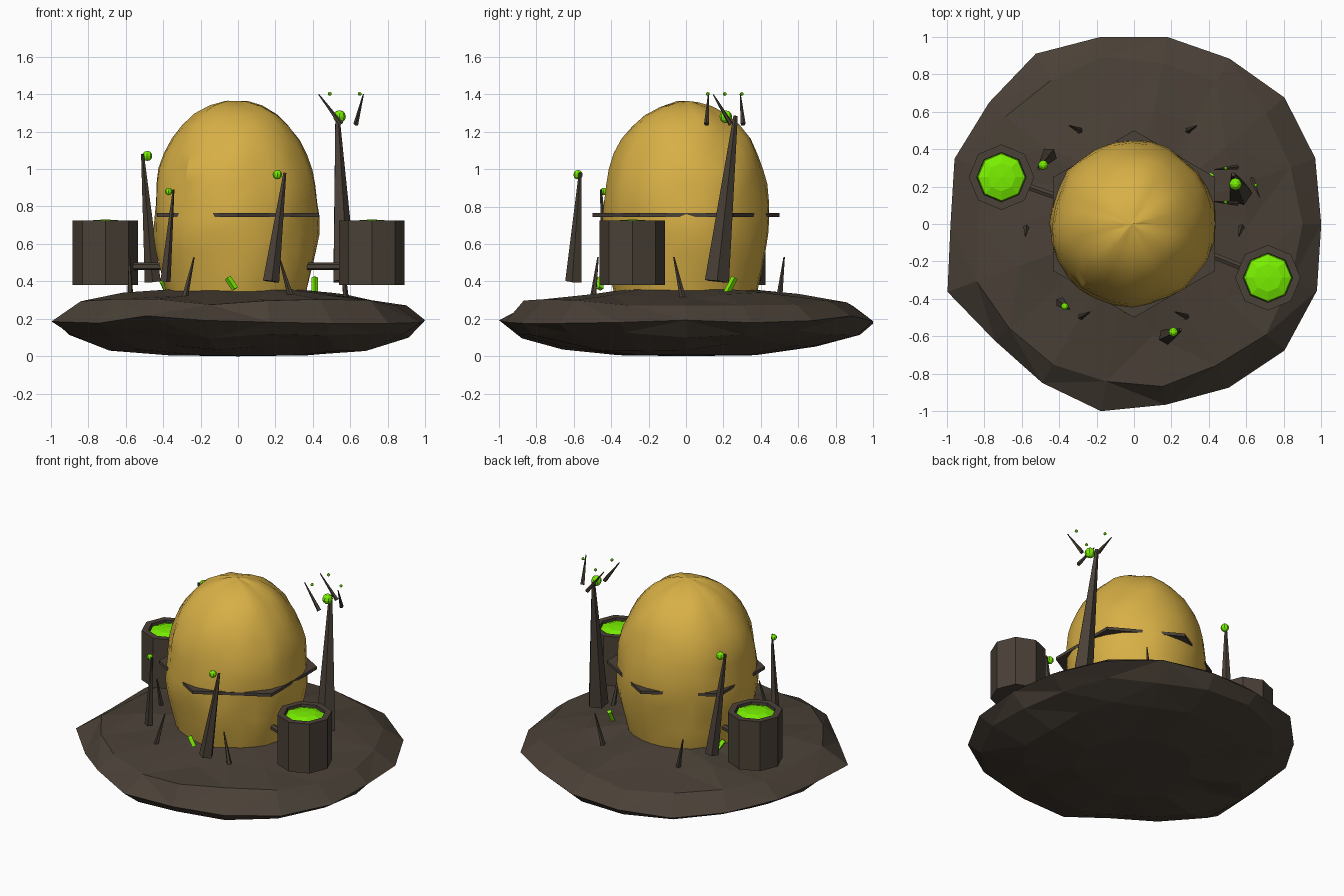
import bpy, bmesh, math, random
from mathutils import Vector, Matrix, noise

if "Cube" in bpy.data.objects:
    bpy.data.objects.remove(bpy.data.objects["Cube"])

random.seed(4)


def material(name, rgb):
    m = bpy.data.materials.new(name)
    m.diffuse_color = (*rgb, 1)
    m.use_nodes = True
    m.node_tree.nodes["Principled BSDF"].inputs["Base Color"].default_value = m.diffuse_color
    return m


ROCK = material("dark_rock", (0.068, 0.052, 0.038))
GOLD = material("gold", (0.68, 0.43, 0.06))
GREEN = material("glowing_green", (0.19, 0.87, 0.0))


def finish(name, bm, mat, smooth=None):
    bmesh.ops.recalc_face_normals(bm, faces=bm.faces)
    me = bpy.data.meshes.new(name)
    bm.to_mesh(me)
    bm.free()
    me.materials.append(mat)
    if smooth:
        for p in me.polygons:
            p.use_smooth = True
        me.set_sharp_from_angle(angle=math.radians(smooth))
    ob = bpy.data.objects.new(name, me)
    bpy.context.scene.collection.objects.link(ob)
    return ob


def lathe(name, profile, n, mat, loc=(0, 0), shape=None, smooth=None):
    """Turn (radius, z) points around z; shape(ring, step, r, z) may alter them."""
    bm = bmesh.new()
    rings = []
    for i, (r, z) in enumerate(profile):
        ring = []
        for k in range(n):
            a = math.tau * k / n
            rr, zz = shape(i, k, r, z) if shape and r > 0 else (r, z)
            ring.append(bm.verts.new((loc[0] + rr * math.cos(a), loc[1] + rr * math.sin(a), zz)))
        rings.append(ring)
    for a, b in zip(rings, rings[1:]):
        for k in range(n):
            j = (k + 1) % n
            bm.faces.new((a[k], a[j], b[j], b[k]))
    bmesh.ops.remove_doubles(bm, verts=bm.verts, dist=1e-5)
    if shape:
        bmesh.ops.triangulate(bm, faces=bm.faces)
    return finish(name, bm, mat, smooth)


def rod(name, p, q, r1, r2, mat, n=6):
    """Tapered rod from p to q."""
    p, q = Vector(p), Vector(q)
    bm = bmesh.new()
    m = Matrix.Translation((p + q) / 2) @ (q - p).to_track_quat('Z', 'Y').to_matrix().to_4x4()
    bmesh.ops.create_cone(bm, cap_ends=True, segments=n, radius1=r1, radius2=r2,
                          depth=(q - p).length, matrix=m)
    return finish(name, bm, mat)


def ball(name, c, r, mat):
    bm = bmesh.new()
    bmesh.ops.create_uvsphere(bm, u_segments=8, v_segments=6, radius=r,
                              matrix=Matrix.Translation(c))
    return finish(name, bm, mat)


# Rocky island with an uneven outline
outline = [1.0, 1.03, 1.05, 1.02, 1.015, 1.015, 1.05, 1.01, 1.02,
           0.98, 1.06, 0.97, 0.98, 1.015, 0.98, 1.01, 1.05, 1.04]


def rocky(i, k, r, z):
    jr = 0 if i == 4 else random.uniform(-0.035, 0.035) * r
    jz = random.uniform(-0.022, 0.022) if 1 < i < 7 else 0
    return r * outline[k] + jr, max(0, z + jz)


lathe("rock_island", [(0, 0.37), (0.32, 0.36), (0.6, 0.325), (0.87, 0.285), (1.0, 0.195),
                      (0.9, 0.115), (0.68, 0.05), (0.36, 0.005), (0, 0)], 18, ROCK, shape=rocky)


# Lumpy golden dome
def lumpy(i, k, r, z):
    a = math.tau * k / 28
    d = noise.noise(Vector((2.5 * math.cos(a), 2.5 * math.sin(a), z * 4)))
    return r * (1 + 0.05 * d), z + 0.012 * d


lathe("golden_dome", [(0, 0.3), (0.37, 0.3), (0.39, 0.38), (0.41, 0.47), (0.425, 0.56), (0.438, 0.65),
                      (0.444, 0.74), (0.44, 0.83), (0.43, 0.92), (0.41, 1.0), (0.38, 1.08), (0.34, 1.16),
                      (0.285, 1.23), (0.22, 1.29), (0.14, 1.335), (0.06, 1.358), (0, 1.363)],
      28, GOLD, loc=(-0.008, 0), shape=lumpy, smooth=28)

# Hexagonal band: its corners poke out of the dome
band = lathe("hex_band", [(0, 0.745), (0.5, 0.745), (0.5, 0.766), (0, 0.766)], 6, ROCK)
band.rotation_euler.z = math.radians(30)

# Vats of green liquid with pipes to the dome
for side, x, y in (("left", -0.708, 0.25), ("right", 0.715, -0.287)):
    lathe(side + "_vat", [(0, 0.38), (0.175, 0.38), (0.175, 0.724), (0.132, 0.724), (0.13, 0.68), (0, 0.68)],
          8, ROCK, loc=(x, y))
    lathe(side + "_liquid", [(0.13, 0.69), (0.125, 0.708), (0.075, 0.726), (0, 0.731)], 8, GREEN, loc=(x, y))
    rod(side + "_pipe", (x * 0.8, y * 0.8, 0.48), (x * 0.52, y * 0.52, 0.48), 0.02, 0.02, ROCK)

# Leaning pylons, each with a glowing ball near its tip
pylons = [((0.565, 0.165, 0.4), (0.53, 0.265, 1.285), 0.068, (0.542, 0.213, 1.28), 0.034),
          ((-0.455, 0.365, 0.4), (-0.51, 0.295, 1.08), 0.045, (-0.485, 0.315, 1.07), 0.027),
          ((-0.39, -0.42, 0.4), (-0.345, -0.455, 0.89), 0.03, (-0.37, -0.44, 0.88), 0.02),
          ((0.175, -0.6, 0.4), (0.25, -0.565, 0.98), 0.046, (0.21, -0.577, 0.97), 0.025)]
for i, (p, q, r, c, br) in enumerate(pylons, 1):
    rod(f"pylon_{i}", p, q, r, r * 0.18, ROCK, 5)
    ball(f"pylon_ball_{i}", c, br, GREEN)

# Three prongs and sparks around the tallest pylon
prongs = [((0.55, 0.305, 1.24), (0.43, 0.29, 1.40), (0.49, 0.298, 1.402)),
          ((0.55, 0.11, 1.24), (0.43, 0.12, 1.40), (0.49, 0.117, 1.402)),
          ((0.63, 0.24, 1.24), (0.67, 0.145, 1.40), (0.65, 0.207, 1.402))]
for i, (p, q, c) in enumerate(prongs, 1):
    rod(f"prong_{i}", p, q, 0.014, 0.003, ROCK, 5)
    ball(f"spark_{i}", c, 0.01, GREEN)

# Ring of six thin spikes in the rock
tips = [(0.56, -0.065), (0.335, 0.525), (-0.345, 0.525), (-0.58, -0.065), (-0.235, -0.47), (0.22, -0.47)]
for k, (x, y) in enumerate(tips):
    a = k * math.pi / 3
    rod(f"thin_spike_{k + 1}", (0.575 * math.cos(a), 0.575 * math.sin(a) - 0.015 * (k % 3 == 0), 0.3),
        (x, y, 0.53), 0.018, 0.004, ROCK, 5)

# Green shards at the foot of the dome
for i, (p, q) in enumerate([((0.41, 0.215, 0.335), (0.41, 0.26, 0.42)),
                            ((-0.015, -0.46, 0.36), (-0.055, -0.455, 0.42)),
                            ((-0.38, 0.2, 0.345), (-0.405, 0.16, 0.4))], 1):
    rod(f"green_shard_{i}", p, q, 0.018, 0.018, GREEN, 4)
